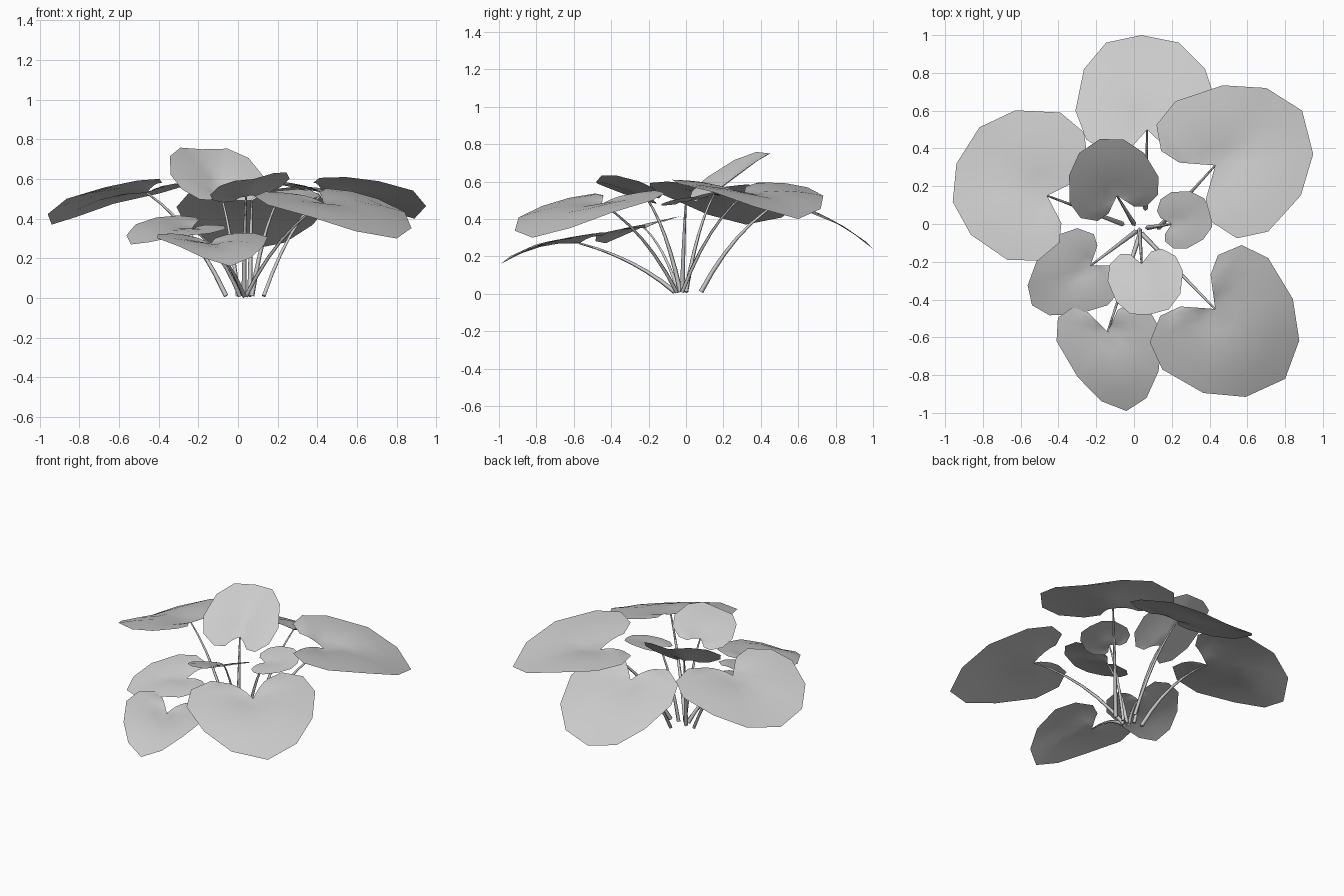
import bpy, bmesh
from mathutils import Vector as V

if "Cube" in bpy.data.objects:
    bpy.data.objects.remove(bpy.data.objects["Cube"])

# Half outline of a heart-shaped leaf: (along the midrib, sideways), stalk joint at 0,0
HALF = [(-.26, .22), (-.33, .42), (-.21, .67), (.08, .77), (.54, .65), (.86, .39)]
OUTLINE = HALF + [(1, 0)] + [(u, -v) for u, v in reversed(HALF)]
RINGS = (.25, .5, .75, 1)
POINTED = ("front", "front_left")

# Each leaf: stalk joint, tip, widest point left, widest point right
LEAVES = {
    "back": ((.07, .5, .49), (.04, 1.0, .24), (-.31, .6, .45), (.45, .6, .45)),
    "back_right": ((.43, .31, .53), (.89, .6, .40), (.22, .65, .56), (.71, -.04, .58)),
    "front_right": ((.43, -.45, .48), (.8, -.82, .30), (.71, -.18, .49), (.15, -.77, .46)),
    "left": ((-.46, .15, .53), (-.94, .32, .37), (-.67, -.19, .55), (-.39, .59, .52)),
    "upright": ((-.09, .15, .53), (-.18, .45, .75), (-.34, .11, .62), (.13, .25, .61)),
    "small_right": ((.2, 0, .49), (.41, .06, .52), (.2, .17, .54), (.28, -.13, .48)),
    "centre": ((.04, -.21, .51), (.08, -.48, .60), (.26, -.25, .60), (-.14, -.3, .52)),
    "front_left": ((-.23, -.22, .35), (-.54, -.43, .27), (-.14, -.43, .32), (-.41, -.06, .40)),
    "front": ((-.14, -.57, .27), (-.04, -.99, .16), (.15, -.58, .30), (-.41, -.62, .295)),
}
BASES = [(.06, .08), (.13, -.02), (.04, -.05), (-.06, .0), (.0, .0),
         (.07, -.02), (.03, -.03), (.01, -.04), (.03, -.06)]


def make_leaf(name, joint, tip, left, right, pointed):
    a, t, l, r = map(V, (joint, tip, left, right))
    rib = t - a
    side = {1: (l - a - rib * .08) / .77, -1: (r - a - rib * .08) / .77}
    arch = .22 if rib.z < 0 else .05

    def point(u, v, s):
        w = 1 - .2 * max(0, u / s - .08) if pointed else 1
        p = a + rib * u + side[1 if v >= 0 else -1] * abs(v) * w
        # arched towards the tip, dished at the stalk joint
        p.z += rib.length * (arch * max(0, u - u * u) + .10 * s * (1 - s))
        return p

    bm = bmesh.new()
    centre = bm.verts.new(a)
    prev = None
    for s in RINGS:
        ring = [bm.verts.new(point(u * s, v * s, s)) for u, v in OUTLINE]
        for i in range(len(ring) - 1):
            if prev is None:
                bm.faces.new((centre, ring[i + 1], ring[i]))
            else:
                bm.faces.new((prev[i], prev[i + 1], ring[i + 1], ring[i]))
        prev = ring
    bmesh.ops.recalc_face_normals(bm, faces=bm.faces)
    if sum(f.normal.z for f in bm.faces) < 0:
        bmesh.ops.reverse_faces(bm, faces=bm.faces)
    for f in bm.faces:
        f.smooth = True
    me = bpy.data.meshes.new(name)
    bm.to_mesh(me)
    bm.free()
    bpy.context.collection.objects.link(bpy.data.objects.new(name, me))


def make_stalk(name, base, joint):
    # Tapered four-sided stalk that bows outwards as it rises
    b, j = V((*base, .01)), V(joint)
    mid = b.lerp(j, .42)
    mid.z = b.z + (j.z - b.z) * .7
    cu = bpy.data.curves.new(name, 'CURVE')
    cu.dimensions = '3D'
    cu.bevel_depth = .013
    cu.bevel_resolution = 0
    cu.use_fill_caps = True
    sp = cu.splines.new('POLY')
    n = 6
    sp.points.add(n)
    for i, p in enumerate(sp.points):
        k = i / n
        p.co = (*(b * (1 - k) ** 2 + mid * 2 * k * (1 - k) + j * k * k), 1)
        p.radius = 1 - .62 * k
    bpy.context.collection.objects.link(bpy.data.objects.new(name, cu))


for (name, pts), base in zip(LEAVES.items(), BASES):
    make_leaf(name + "_leaf", *pts, name in POINTED)
    make_stalk(name + "_stalk", base, pts[0])
